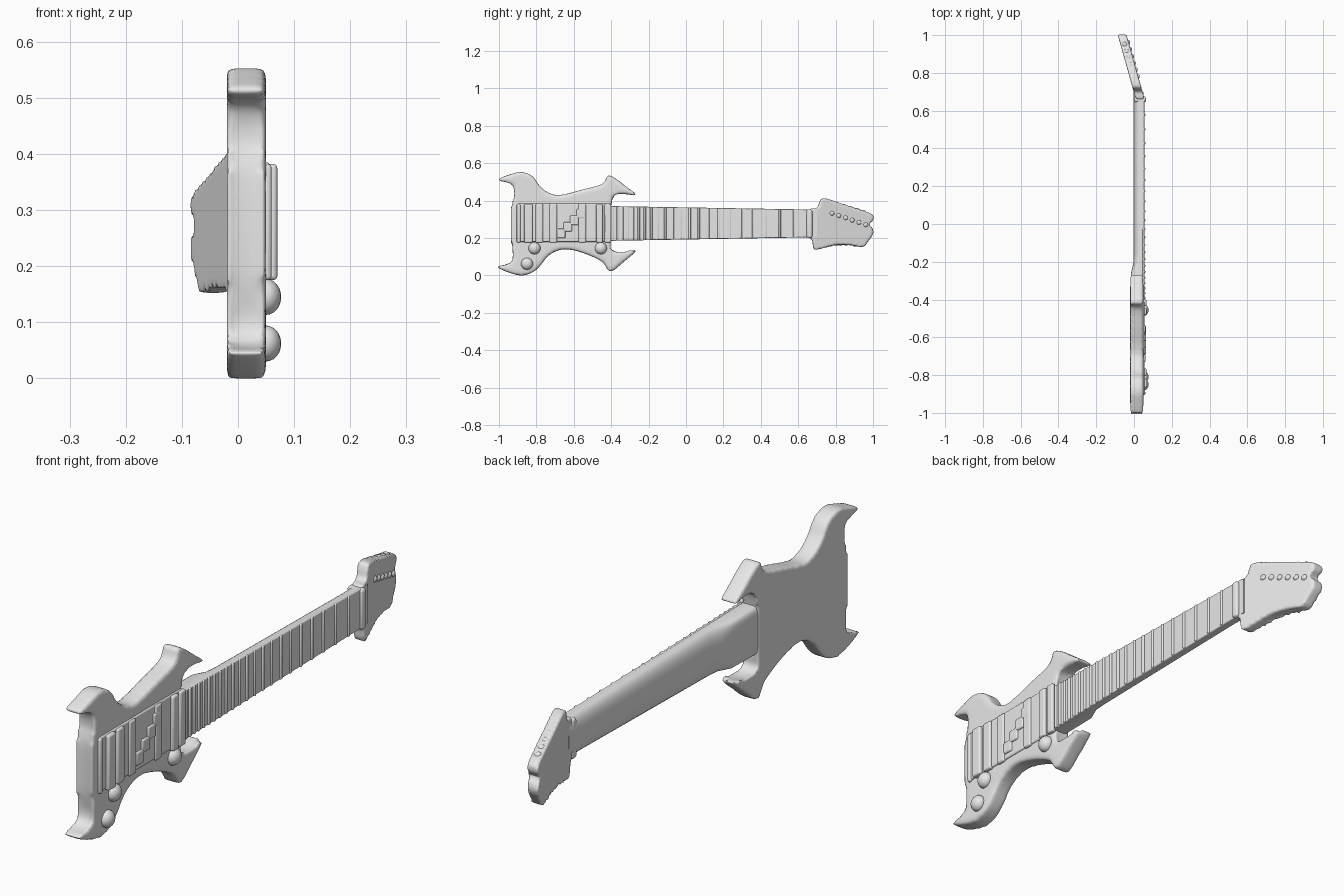
import bpy, bmesh, math
from mathutils import Vector

if "Cube" in bpy.data.objects:
    bpy.data.objects.remove(bpy.data.objects["Cube"])

grey = bpy.data.materials.new("light_grey")
grey.diffuse_color = (0.8, 0.8, 0.8, 1)
grey.use_nodes = True
grey.node_tree.nodes["Principled BSDF"].inputs["Base Color"].default_value = grey.diffuse_color


def finish(bm, name, bevel=0.0):
    bmesh.ops.recalc_face_normals(bm, faces=bm.faces)
    me = bpy.data.meshes.new(name)
    bm.to_mesh(me)
    bm.free()
    me.materials.append(grey)
    ob = bpy.data.objects.new(name, me)
    bpy.context.collection.objects.link(ob)
    if bevel:
        m = ob.modifiers.new("round", 'BEVEL')
        m.width, m.segments = bevel, 3
    bpy.ops.object.select_all(action='DESELECT')
    ob.select_set(True)
    bpy.context.view_layer.objects.active = ob
    bpy.ops.object.shade_smooth_by_angle(angle=math.radians(40))
    return ob


def smooth_loop(pts, n):
    """Closed Catmull-Rom curve through (y, z) points."""
    out = []
    for i in range(len(pts)):
        a, b, c, d = (Vector(pts[(i + k) % len(pts)]) for k in (-1, 0, 1, 2))
        for s in range(n):
            t = s / n
            out.append(b + (c - a) * t / 2 + (2 * a - 5 * b + 4 * c - d) * t * t / 2
                       + (3 * b - a - 3 * c + d) * t ** 3 / 2)
    return out


def slab(name, loop, x0, x1, voxel, rounds, lean=0.0, pivot=0.0):
    """Outline in the y-z plane, thickened along x, leaned back and softened."""
    bm = bmesh.new()
    rings = [[bm.verts.new((x - lean * (p[0] - pivot), p[0], p[1])) for p in loop]
             for x in (x0, x1)]
    for r in rings:
        bm.faces.new(r)
    for i in range(len(loop)):
        j = (i + 1) % len(loop)
        bm.faces.new((rings[0][i], rings[0][j], rings[1][j], rings[1][i]))
    bmesh.ops.triangulate(bm, faces=[f for f in bm.faces if len(f.verts) > 4])
    ob = finish(bm, name)
    m = ob.modifiers.new("remesh", 'REMESH')
    m.mode, m.voxel_size, m.use_smooth_shade = 'VOXEL', voxel, True
    s = ob.modifiers.new("soften", 'SMOOTH')
    s.factor, s.iterations = 0.5, rounds
    return ob


def block(name, x, y, z, bevel=0.005):
    bm = bmesh.new()
    bmesh.ops.create_cube(bm, size=1)
    for v in bm.verts:
        v.co = [(r[0] + r[1]) / 2 + c * (r[1] - r[0]) for r, c in zip((x, y, z), v.co)]
    return finish(bm, name, bevel)


def dome(name, centre, radii):
    bm = bmesh.new()
    bmesh.ops.create_uvsphere(bm, u_segments=20, v_segments=12, radius=1)
    for v in bm.verts:
        v.co = [c + r * p for c, r, p in zip(centre, radii, v.co)]
    return finish(bm, name)


# Horned body
body = [(-1.01, .51), (-.94, .54), (-.88, .553), (-.82, .53), (-.78, .475), (-.73, .44),
        (-.67, .43), (-.55, .46), (-.445, .49), (-.42, .535), (-.38, .52), (-.32, .475),
        (-.265, .43), (-.33, .435), (-.385, .43), (-.405, .37), (-.405, .28), (-.405, .18),
        (-.40, .135), (-.345, .12), (-.265, .135), (-.33, .075), (-.40, .02), (-.425, .04),
        (-.45, .075), (-.55, .12), (-.65, .14), (-.73, .11), (-.80, .03), (-.87, 0),
        (-.94, .013), (-1.01, .046), (-.945, .06), (-.92, .10), (-.93, .19), (-.93, .36),
        (-.915, .43), (-.935, .49)]
slab("body", smooth_loop(body, 5), -.02, .05, .009, 10)

# Neck: square heel that turns into a rounded back
bm = bmesh.new()
rings = []
N = 16
for y, back, power in ((-.46, -.016, .3), (-.26, -.016, .3), (-.21, -.004, .75),
                       (-.15, -.003, .85), (.60, -.003, .85), (.70, -.003, .7)):
    t = (y + .4) / 1.06
    half = .092 - .018 * t
    mid = .277 + .001 * t
    ring = [bm.verts.new((.05, y, mid + half)), bm.verts.new((.035, y, mid + half))]
    for i in range(1, N):
        a = math.pi * i / N
        c, s = math.cos(a), math.sin(a)
        ring.append(bm.verts.new((.035 + (back - .035) * s ** power, y,
                                  mid + half * math.copysign(abs(c) ** power, c))))
    ring += [bm.verts.new((.035, y, mid - half)), bm.verts.new((.05, y, mid - half))]
    rings.append(ring)
for a, b in zip(rings, rings[1:]):
    for i in range(len(a)):
        j = (i + 1) % len(a)
        bm.faces.new((a[i], a[j], b[j], b[i]))
bm.faces.new(rings[0])
bm.faces.new(rings[-1])
finish(bm, "neck")

# Tapered fingerboard
board = block("fingerboard", (.045, .055), (-.42, .66), (.185, .371), 0)
for v in board.data.vertices:
    if v.co.y > 0:
        v.co.z = .278 + (v.co.z - .278) * .80
m = board.modifiers.new("round", 'BEVEL')
m.width, m.segments = .004, 3

# Frets, closer together towards the body
for n in range(1, 24):
    y = .66 - 1.46 * (1 - 2 ** (-n / 12))
    half = .092 - .018 * (y + .4) / 1.06
    block("fret", (.048, .060), (y - .006, y + .006), (.278 - half, .278 + half), .004)
block("nut", (.0, .064), (.645, .675), (.2, .352), .01)

# Headstock leaning back
head = [(.655, .215), (.675, .19), (.68, .15), (.70, .138), (.80, .163), (.88, .162),
        (.945, .152), (.972, .18), (1.0, .22), (.998, .25), (.978, .272), (1.0, .295),
        (.998, .325), (.95, .345), (.85, .378), (.74, .413), (.715, .395), (.70, .36),
        (.655, .345)]
LEAN, PIVOT = .28, .69
slab("headstock", smooth_loop(head, 4), .001, .048, .007, 5, LEAN, PIVOT)

# Tuners: posts on the face and buttons along the top edge
for i in range(6):
    y = .78 + .036 * i
    x = .046 - LEAN * (y - PIVOT)
    dome("tuner_post", (x, y, .332 - .34 * (y - .78)), (.009, .013, .012))
    dome("tuner_button", (x - .02, y - .01, .398 - .3 * (y - .76)), (.015, .014, .012))

# Raised plate, bridge bars and pickups
block("plate", (.04, .056), (-.90, -.41), (.18, .385), .006)
for name, y0, y1, x1 in (("bridge_tail", -.905, -.885, .06), ("bridge", -.865, -.82, .070),
                         ("saddles", -.805, -.765, .066), ("bridge_pickup", -.73, -.69, .062),
                         ("middle_pickup", -.575, -.535, .062),
                         ("neck_pickup_rear", -.48, -.445, .068),
                         ("neck_pickup_front", -.435, -.40, .066)):
    block(name, (.045, x1), (y0, y1), (.175, .382), .007)
for i in range(4):
    y = -.69 + .035 * i
    block("stepped_ridge", (.045, .063), (y, y + .045), (.2 + .035 * i, .25 + .035 * i), .006)

# Control knobs
for y, z in ((-.81, .145), (-.85, .062), (-.455, .145)):
    dome("knob", (.05, y, z), (.027, .032, .032))
